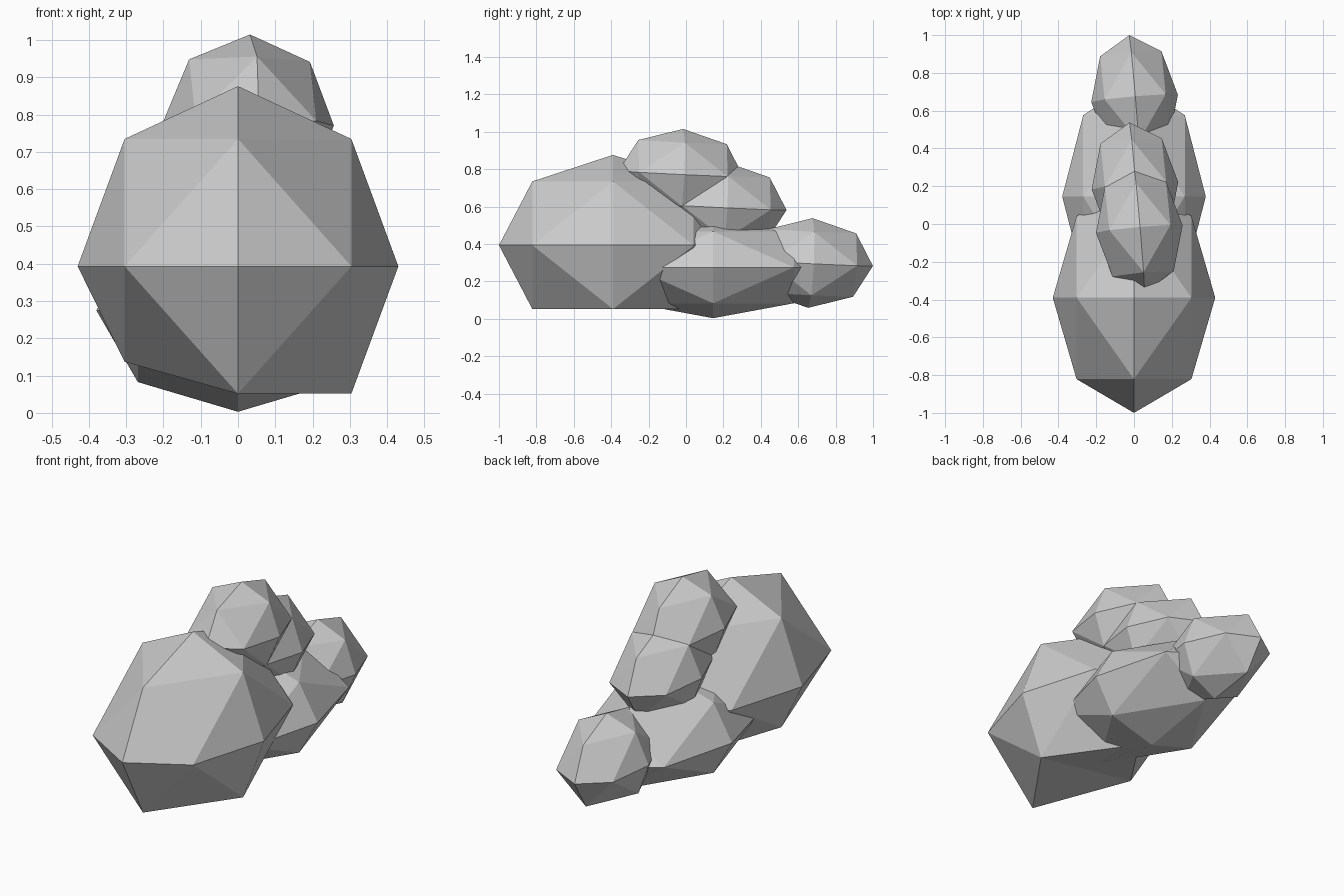
import bpy, bmesh
from math import radians
from itertools import product
from mathutils import Vector, Euler

if "Cube" in bpy.data.objects:
    bpy.data.objects.remove(bpy.data.objects["Cube"])


def rock(name, center, radii, tilt=(0, 0, 0), dents=None):
    """Low-poly boulder: once-subdivided octahedron, scaled, with optional
    height overrides (unit-grid direction -> local unit height)."""
    bm = bmesh.new()
    moved = []
    for d in product((-1, 0, 1), repeat=3):
        if 1 <= sum(map(abs, d)) <= 2:
            v = bm.verts.new(Vector(d).normalized())
            if dents and d in dents:
                moved.append((v, dents[d]))
    bmesh.ops.convex_hull(bm, input=bm.verts[:])
    for v, height in moved:
        v.co.z = height
    for v in bm.verts:
        v.co = Vector(a * b for a, b in zip(v.co, radii))
    bmesh.ops.recalc_face_normals(bm, faces=bm.faces[:])
    mesh = bpy.data.meshes.new(name)
    bm.to_mesh(mesh)
    bm.free()
    obj = bpy.data.objects.new(name, mesh)
    obj.location = center
    obj.rotation_euler = Euler([radians(a) for a in tilt])
    bpy.context.collection.objects.link(obj)
    return obj


# Large front boulder with a flattened underside
rock("front_boulder", (0, -0.39, 0.393), (0.43, 0.61, 0.483),
     dents={(0, 0, -1): -0.62, (-1, 0, -1): -0.53})

# Wide low boulder under the stack
rock("base_boulder", (0, 0.145, 0.275), (0.38, 0.61, 0.272))

# Three equal small rocks stepping down to the back
for name, pos in (("top_rock", (0.028, -0.027, 0.775)),
                  ("middle_rock", (0.005, 0.203, 0.597)),
                  ("back_rock", (0.003, 0.665, 0.298))):
    rock(name, pos, (0.23, 0.336, 0.24), tilt=(-2.7, 1.2, 4.8))
